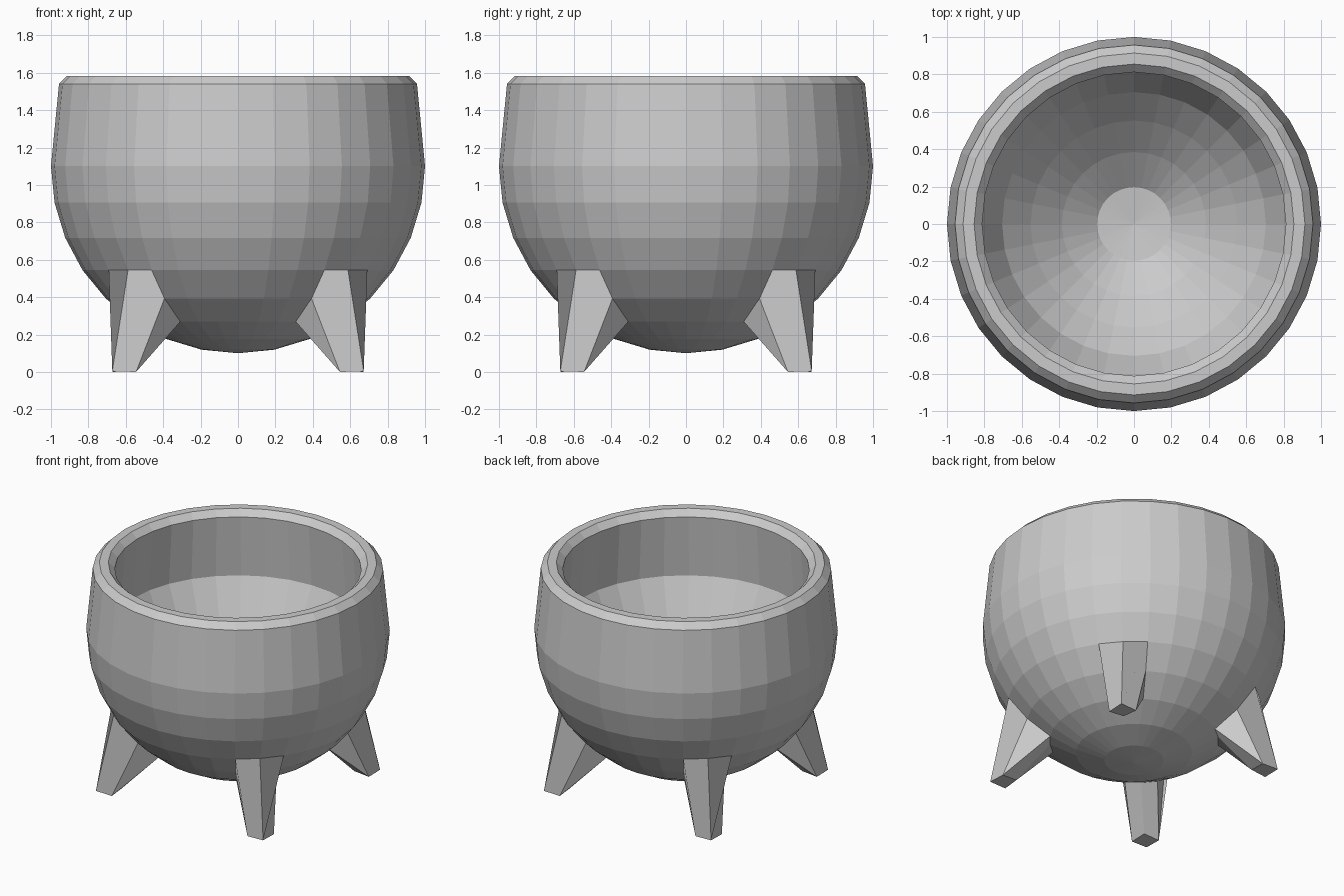
import bpy, bmesh
from math import sin, cos, pi, radians
from mathutils import Matrix

if "Cube" in bpy.data.objects:
    bpy.data.objects.remove(bpy.data.objects["Cube"])

SEGMENTS = 32
STEP = pi / 16          # ring spacing of the round body
CENTRE_Z = 1.10


def finish(bm, name):
    mesh = bpy.data.meshes.new(name)
    bm.to_mesh(mesh)
    bm.free()
    obj = bpy.data.objects.new(name, mesh)
    bpy.context.collection.objects.link(obj)
    return obj


def lathe(name, profile):
    bm = bmesh.new()
    verts = [bm.verts.new((r, 0, z)) for r, z in profile]
    edges = [bm.edges.new(pair) for pair in zip(verts, verts[1:])]
    bmesh.ops.spin(bm, geom=verts + edges, cent=(0, 0, 0), axis=(0, 0, 1),
                   angle=2 * pi, steps=SEGMENTS, use_duplicate=False)
    bmesh.ops.remove_doubles(bm, verts=bm.verts, dist=0.0005)
    bmesh.ops.recalc_face_normals(bm, faces=bm.faces)
    return finish(bm, name)


def on_body(ring, angle):
    """Point on the lower half of the body, ring counted from the bottom."""
    r = sin(ring * STEP)
    a = radians(angle)
    return (r * cos(a), r * sin(a), CENTRE_Z - cos(ring * STEP))


# Bowl: round outside, bevelled rim, thick wall and a funnel-like hollow
outside = [(sin(i * STEP), CENTRE_Z - cos(i * STEP)) for i in range(9)]
rim = [(0.957, 1.54), (0.914, 1.583), (0.855, 1.583), (0.812, 1.54)]
inside = [(0.845, 1.10), (0.705, 0.825), (0.553, 0.66),
          (0.385, 0.505), (0.197, 0.365), (0, 0.345)]
lathe("bowl", outside + rim + inside)


# Legs: pulled out of a patch of the body down to a small square foot
def leg(name, turn):
    bm = bmesh.new()
    outer = bm.verts.new(on_body(5, 45))
    inner = bm.verts.new(on_body(3, 45))
    toe = bm.verts.new((0.672, 0.672, 0.004))
    heel = bm.verts.new((0.55, 0.55, 0.008))
    corners = []
    for angle, foot in ((33.75, (0.67, 0.545, 0)), (56.25, (0.545, 0.67, 0))):
        top, mid, low = (bm.verts.new(on_body(k, angle)) for k in (5, 4, 3))
        corner = bm.verts.new(foot)
        corners.append(corner)
        for face in ((outer, top, mid, corner, toe), (mid, low, corner),
                     (low, inner, heel, corner)):
            bm.faces.new(face)
    bm.faces.new((toe, corners[0], heel, corners[1]))
    bmesh.ops.recalc_face_normals(bm, faces=bm.faces)
    bmesh.ops.rotate(bm, verts=bm.verts, cent=(0, 0, 0),
                     matrix=Matrix.Rotation(turn, 3, 'Z'))
    return finish(bm, name)


for i, side in enumerate(("back_right", "back_left", "front_left", "front_right")):
    leg(side + "_leg", i * pi / 2)
